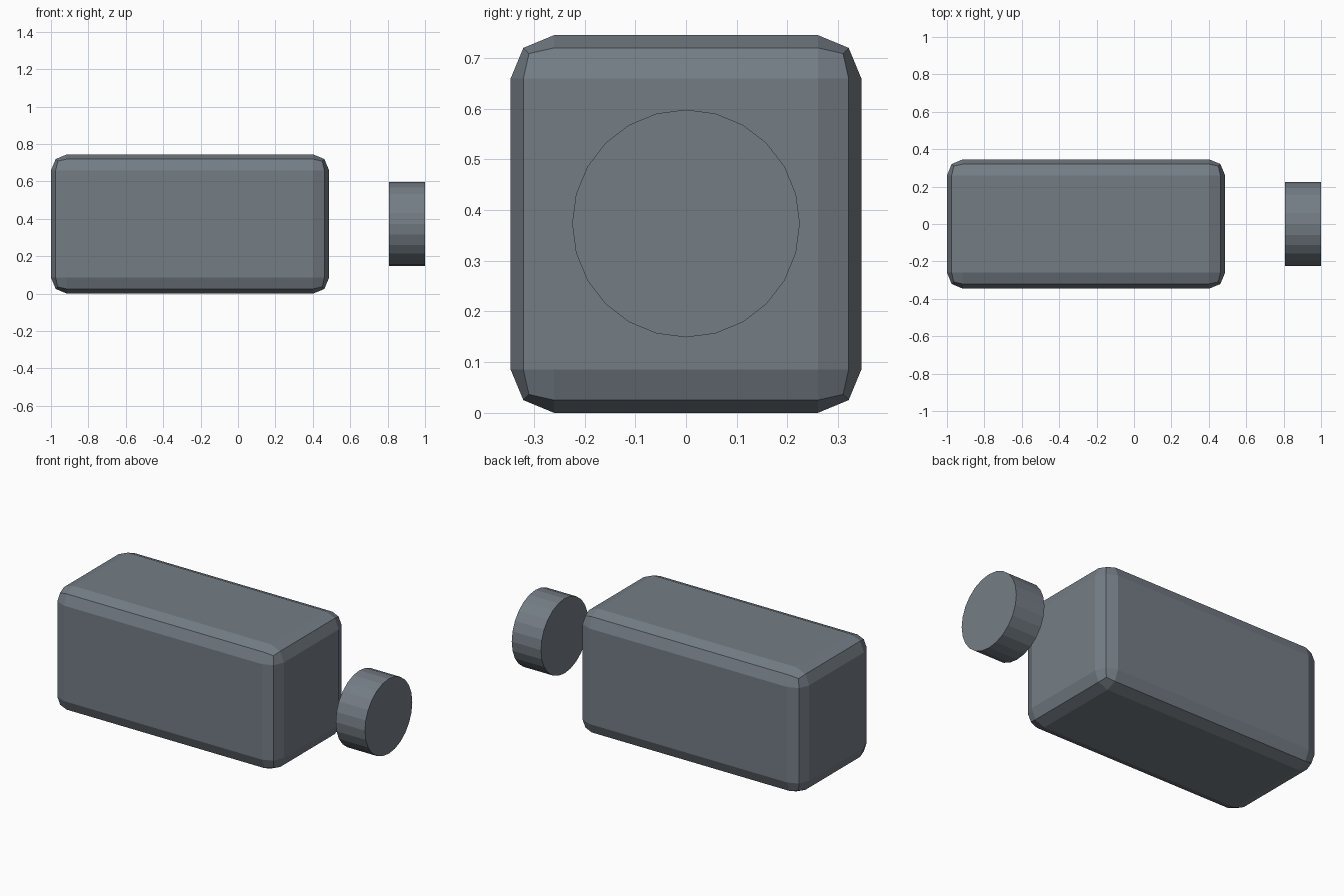
import bpy
from math import radians

if "Cube" in bpy.data.objects:
    bpy.data.objects.remove(bpy.data.objects["Cube"])

# Dark slate colour shared by both parts
slate = bpy.data.materials.new("dark_slate")
slate.diffuse_color = (0.175, 0.205, 0.235, 1)
slate.use_nodes = True
slate.node_tree.nodes["Principled BSDF"].inputs["Base Color"].default_value = slate.diffuse_color

# Main housing: box with two-step rounded edges
x0, x1, half_y, height = -1.0, 0.487, 0.346, 0.745
bpy.ops.mesh.primitive_cube_add(size=1, location=((x0 + x1) / 2, 0, height / 2))
housing = bpy.context.object
housing.name = "housing"
housing.scale = (x1 - x0, half_y * 2, height)
bpy.ops.object.transform_apply(location=False, rotation=False, scale=True)
bevel = housing.modifiers.new("rounded_edges", 'BEVEL')
bevel.width = 0.086
bevel.segments = 2
bevel.limit_method = 'NONE'
housing.data.materials.append(slate)

# Separate round disc in front of the housing's end face
d0, d1 = 0.806, 1.0
bpy.ops.mesh.primitive_cylinder_add(
    vertices=24, radius=0.2245, depth=d1 - d0,
    location=((d0 + d1) / 2, 0, 0.3735), rotation=(0, radians(90), 0))
disc = bpy.context.object
disc.name = "end_disc"
disc.data.materials.append(slate)
